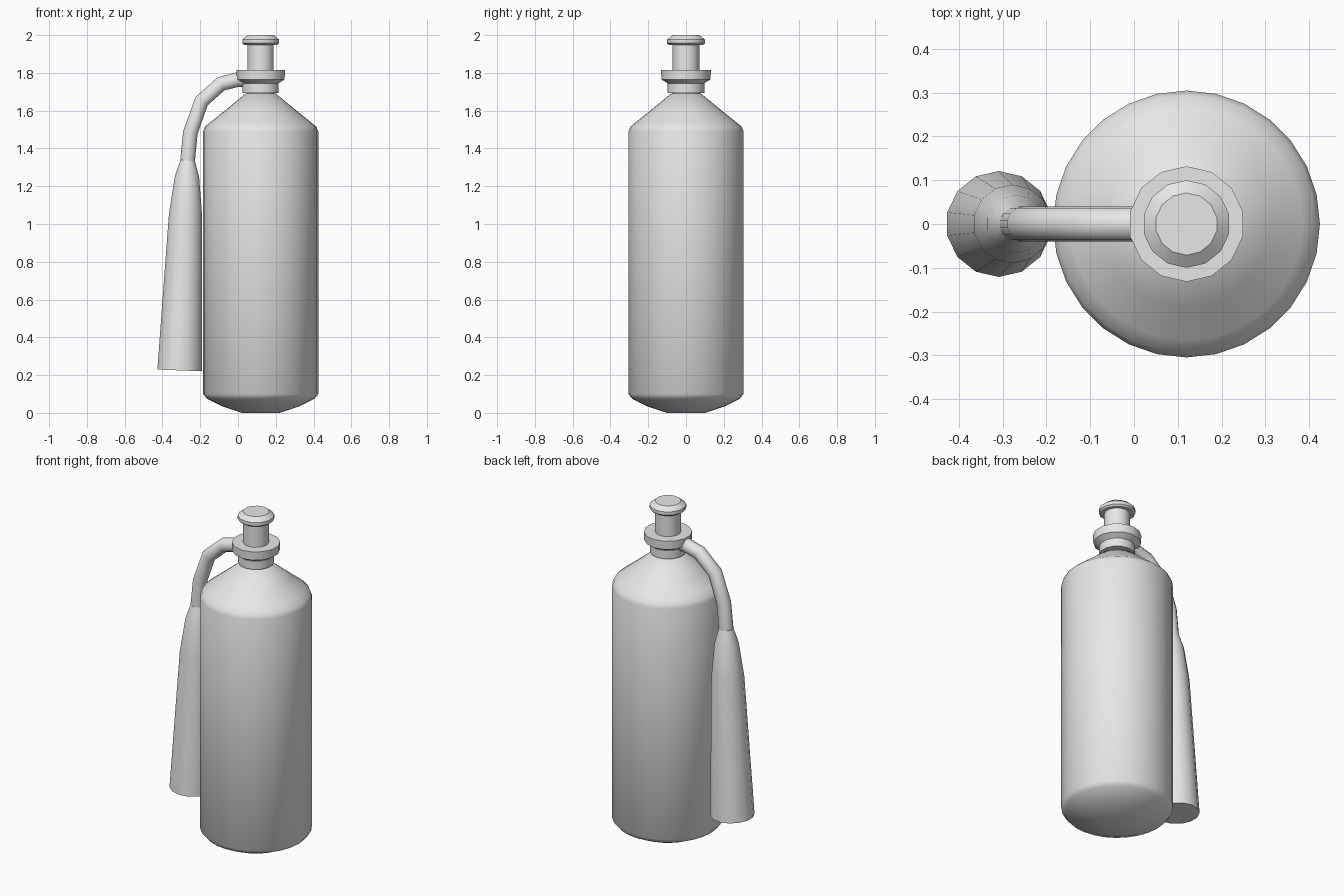
import bpy, bmesh, math
from mathutils import Vector

if "Cube" in bpy.data.objects:
    bpy.data.objects.remove(bpy.data.objects["Cube"])

grey = bpy.data.materials.new("light grey")
grey.diffuse_color = (0.8, 0.8, 0.8, 1)
grey.use_nodes = True
grey.node_tree.nodes["Principled BSDF"].inputs["Base Color"].default_value = grey.diffuse_color
AXIS = 0.12  # x of the bottle's centre line


def sweep(name, stations, sides, straight=False, angle=30):
    """Closed tube through (x, z, radius) stations lying in the y = 0 plane."""
    bm = bmesh.new()
    pts = [Vector((x, 0, z)) for x, z, r in stations]
    rings = []
    for i, (x, z, r) in enumerate(stations):
        if straight:
            side = Vector((1, 0, 0))
        else:
            before = (pts[i] - pts[max(i - 1, 0)]).normalized()
            after = (pts[min(i + 1, len(pts) - 1)] - pts[i]).normalized()
            t = (before + after).normalized()
            side = Vector((t.z, 0, -t.x))
        ring = []
        for k in range(sides):
            a = 2 * math.pi * k / sides
            ring.append(bm.verts.new(pts[i] + side * (r * math.sin(a))
                                     + Vector((0, r * math.cos(a), 0))))
        rings.append(ring)
    for low, high in zip(rings, rings[1:]):
        for k in range(sides):
            n = (k + 1) % sides
            bm.faces.new((low[k], low[n], high[n], high[k]))
    bm.faces.new(rings[0])
    bm.faces.new(rings[-1])
    bmesh.ops.recalc_face_normals(bm, faces=bm.faces)
    mesh = bpy.data.meshes.new(name)
    bm.to_mesh(mesh)
    bm.free()
    mesh.materials.append(grey)
    obj = bpy.data.objects.new(name, mesh)
    bpy.context.collection.objects.link(obj)
    bpy.ops.object.select_all(action='DESELECT')
    obj.select_set(True)
    bpy.context.view_layer.objects.active = obj
    bpy.ops.object.shade_smooth_by_angle(angle=math.radians(angle))
    return obj


def lathe(name, profile, sides, angle=30):
    return sweep(name, [(AXIS, z, r) for r, z in profile], sides, True, angle)


# Cylinder with rounded base and sloping shoulder
lathe("tank", [(0.10, 0), (0.205, 0.035), (0.285, 0.075), (0.305, 0.10),
               (0.305, 1.49), (0.295, 1.515), (0.265, 1.54),
               (0.19, 1.60), (0.08, 1.69)], 28, 40)

# Neck collar and flared ring that holds the hose
lathe("neck", [(0.075, 1.67), (0.075, 1.693), (0.098, 1.693),
               (0.098, 1.743), (0.085, 1.743)], 14)
lathe("valve_ring", [(0.085, 1.735), (0.092, 1.742), (0.13, 1.765),
                     (0.132, 1.815), (0.07, 1.815)], 14)

# Plunger stem and knob
lathe("plunger_stem", [(0.071, 1.80), (0.071, 1.955)], 14)
lathe("plunger_knob", [(0.09, 1.948), (0.10, 1.957), (0.10, 1.977),
                       (0.071, 2.0)], 14)

# Curved hose and discharge horn
sweep("hose", [(0.06, 1.765, 0.04), (0.0, 1.765, 0.04), (-0.09, 1.742, 0.04),
               (-0.193, 1.65, 0.04), (-0.252, 1.485, 0.04),
               (-0.267, 1.335, 0.04)], 14)
sweep("discharge_horn", [(-0.267, 1.335, 0.04), (-0.27, 1.25, 0.066),
                         (-0.278, 1.05, 0.09), (-0.309, 0.225, 0.121)], 14)
